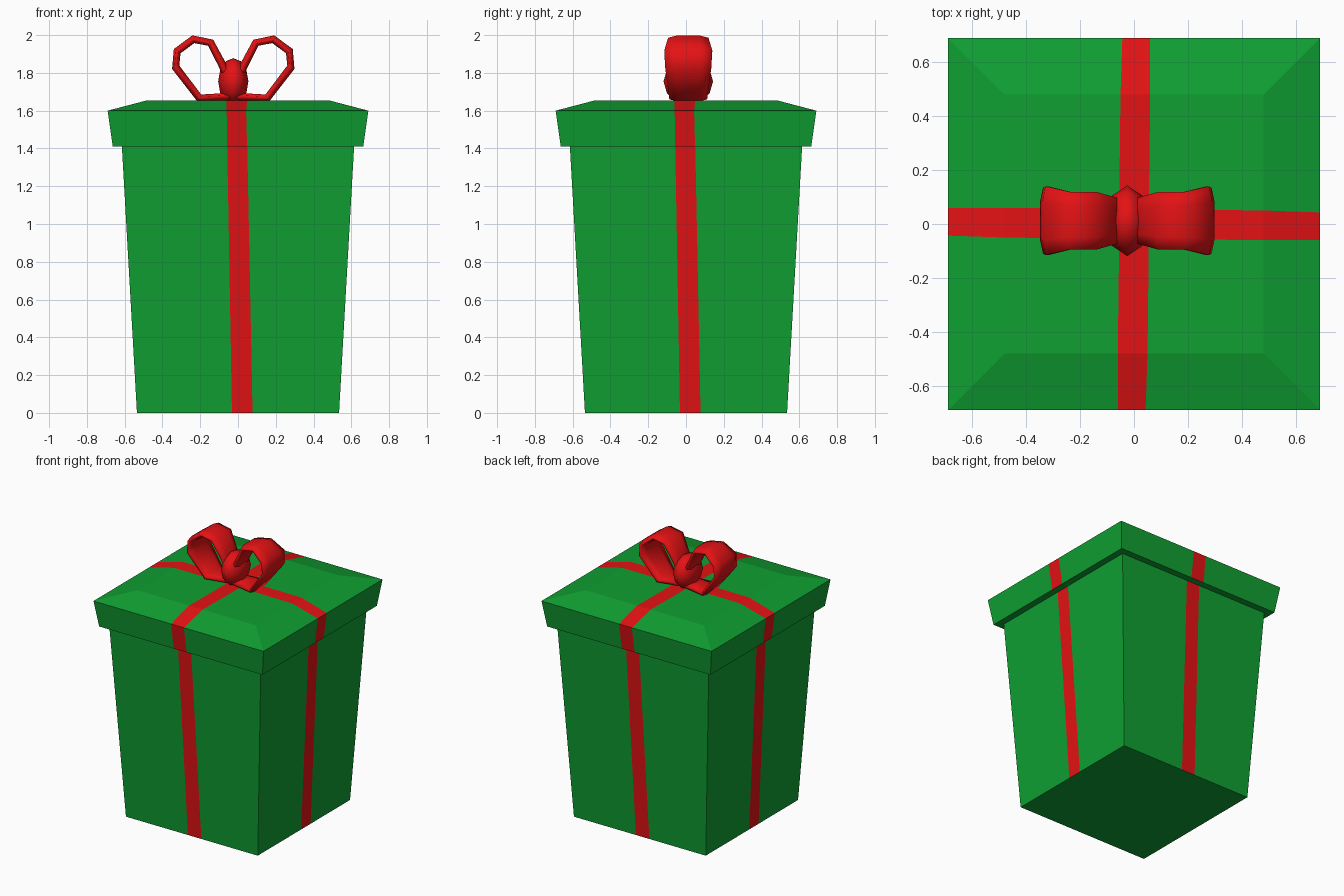
import bpy, bmesh, math
from mathutils import Vector

if "Cube" in bpy.data.objects:
    bpy.data.objects.remove(bpy.data.objects["Cube"])


def material(name, rgb):
    m = bpy.data.materials.new(name)
    m.diffuse_color = (*rgb, 1)
    m.use_nodes = True
    m.node_tree.nodes["Principled BSDF"].inputs["Base Color"].default_value = m.diffuse_color
    return m


GREEN = material("wrapping green", (0.005, 0.35, 0.032))
RED = material("ribbon red", (0.78, 0.006, 0.007))


def finish(bm, name, mats, smooth=False):
    bmesh.ops.remove_doubles(bm, verts=bm.verts[:], dist=1e-5)
    bmesh.ops.recalc_face_normals(bm, faces=bm.faces[:])
    me = bpy.data.meshes.new(name)
    bm.to_mesh(me)
    bm.free()
    for m in mats:
        me.materials.append(m)
    for p in me.polygons:
        p.use_smooth = smooth
    ob = bpy.data.objects.new(name, me)
    bpy.context.collection.objects.link(ob)
    return ob


def striped_box(name, rings, top_mat):
    """Square rings (half size, z, stripe left, stripe right), the same on all four sides."""
    bm = bmesh.new()

    def vert(side, s, h, z):
        x, y = s, -h
        for _ in range(side):
            x, y = -y, x
        return bm.verts.new((x, y, z))

    for side in range(4):
        for (h0, z0, l0, r0), (h1, z1, l1, r1) in zip(rings, rings[1:]):
            low, high = (-h0, l0, r0, h0), (-h1, l1, r1, h1)
            for c in range(3):
                f = bm.faces.new((vert(side, low[c], h0, z0), vert(side, low[c + 1], h0, z0),
                                  vert(side, high[c + 1], h1, z1), vert(side, high[c], h1, z1)))
                f.material_index = 1 if c == 1 else 0
    # bottom and top caps
    for (h, z, l, r), mat in ((rings[0], 0), (rings[-1], top_mat)):
        f = bm.faces.new([vert(k, s, h, z) for k in range(4) for s in (-h, l, r)])
        f.material_index = mat
    return finish(bm, name, (GREEN, RED))


# Tapered box and overhanging lid, with the ribbon as cut faces
striped_box("box_body", [(0.535, 0, -0.032, 0.077), (0.615, 1.415, -0.057, 0.049)], 0)
striped_box("box_lid", [(0.663, 1.41, -0.057, 0.048), (0.69, 1.60, -0.06, 0.043),
                        (0.48, 1.655, -0.06, 0.05), (0.055, 1.655, -0.055, 0.055)], 1)

# Bow loops: path (x from knot, z, half width) swept with a flattened section
CX, CY = -0.025, 0.012
PATH = [(0.01, 1.675, 0.075), (0.18, 1.667, 0.10), (0.305, 1.83, 0.122), (0.297, 1.915, 0.127),
        (0.212, 1.978, 0.107), (0.120, 1.960, 0.107), (0.062, 1.85, 0.09), (0.01, 1.74, 0.075)]
SECTION = [(-1, -0.008), (-0.55, -0.021), (0.55, -0.021), (1, -0.008),
           (1, 0.008), (0.55, 0.021), (-0.55, 0.021), (-1, 0.008)]


def bow_loop(name, sign):
    bm = bmesh.new()
    rows, n = [], len(PATH)
    for i, (x, z, w) in enumerate(PATH):
        a, b = PATH[i - 1], PATH[(i + 1) % n]
        t = Vector((b[0] - a[0], b[1] - a[1])).normalized()
        nx, nz = t.y, -t.x
        rows.append([bm.verts.new((CX + sign * (x + nx * d), CY + w * u, z + nz * d))
                     for u, d in SECTION])
    for i in range(n):
        p, q = rows[i], rows[(i + 1) % n]
        for j in range(8):
            k = (j + 1) % 8
            bm.faces.new((p[j], p[k], q[k], q[j]))
    finish(bm, name, (RED,), True)


bow_loop("bow_loop_left", -1)
bow_loop("bow_loop_right", 1)

# Knot in the middle of the bow
bm = bmesh.new()
bmesh.ops.create_uvsphere(bm, u_segments=8, v_segments=6, radius=1)
for v in bm.verts:
    v.co = Vector((CX + v.co.x * 0.08, CY + v.co.y * 0.131, 1.755 + v.co.z * 0.123))
finish(bm, "bow_knot", (RED,), True)
